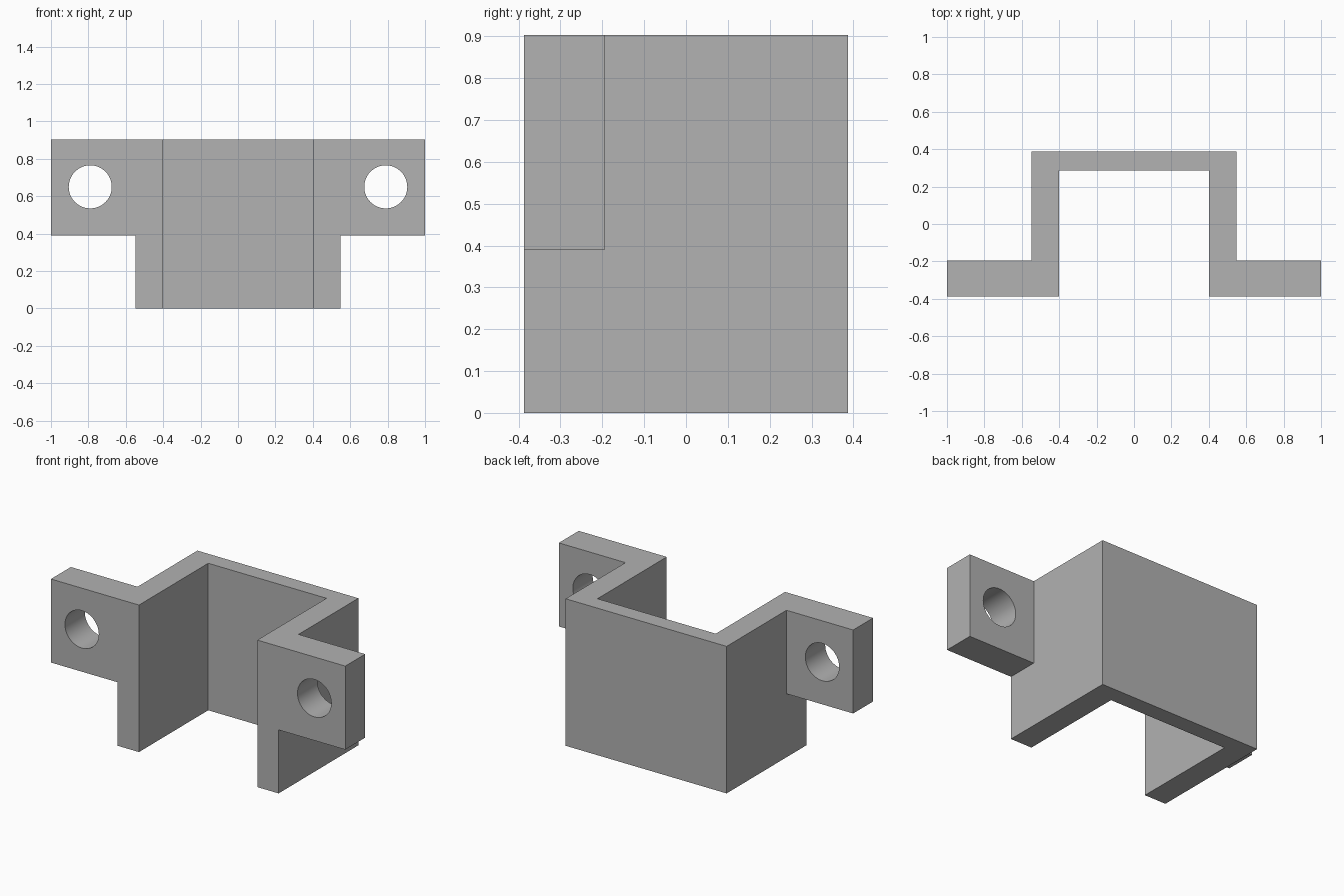
import bpy, bmesh, math

if "Cube" in bpy.data.objects:
    bpy.data.objects.remove(bpy.data.objects["Cube"], do_unlink=True)

HEIGHT = 0.903
FRONT, BACK = -0.387, 0.387
INNER_X, OUTER_X = 0.402, 0.547
INNER_BACK = 0.285
TAB_BACK, TAB_BOTTOM = -0.194, 0.39
HOLE_X, HOLE_Z, HOLE_R = 0.79, 0.65, 0.115

grey = bpy.data.materials.new("plain grey")
grey.use_nodes = True
grey.diffuse_color = (0.445, 0.445, 0.445, 1)
grey.node_tree.nodes["Principled BSDF"].inputs["Base Color"].default_value = grey.diffuse_color


def prism(name, outline, z0, z1):
    """Extrude an outline in plan from z0 up to z1."""
    bm = bmesh.new()
    face = bm.faces.new([bm.verts.new((x, y, z0)) for x, y in outline])
    top = bmesh.ops.extrude_face_region(bm, geom=[face])["geom"]
    moved = [v for v in top if isinstance(v, bmesh.types.BMVert)]
    bmesh.ops.translate(bm, verts=moved, vec=(0, 0, z1 - z0))
    bmesh.ops.recalc_face_normals(bm, faces=bm.faces)
    mesh = bpy.data.meshes.new(name)
    bm.to_mesh(mesh)
    bm.free()
    mesh.materials.append(grey)
    obj = bpy.data.objects.new(name, mesh)
    bpy.context.collection.objects.link(obj)
    return obj


def combine(target, tool, operation):
    """Apply a boolean and discard the tool."""
    mod = target.modifiers.new(operation.lower(), "BOOLEAN")
    mod.operation, mod.solver, mod.object = operation, "EXACT", tool
    bpy.context.view_layer.objects.active = target
    bpy.ops.object.modifier_apply(modifier=mod.name)
    bpy.data.objects.remove(tool, do_unlink=True)


# U-shaped channel, open at the front
half = [(INNER_X, INNER_BACK), (INNER_X, FRONT), (OUTER_X, FRONT), (OUTER_X, BACK)]
channel = half + [(-x, y) for x, y in reversed(half)]
bracket = prism("bracket", channel, 0, HEIGHT)

# Mounting tabs with a bolt hole on each side
middle = (INNER_X + OUTER_X) / 2
for side in (1, -1):
    plan = [(side * middle, FRONT), (side, FRONT), (side, TAB_BACK), (side * middle, TAB_BACK)]
    combine(bracket, prism("mounting_tab", plan, TAB_BOTTOM, HEIGHT), "UNION")
    bpy.ops.mesh.primitive_cylinder_add(
        vertices=64, radius=HOLE_R, depth=0.5, rotation=(math.pi / 2, 0, 0),
        location=(side * HOLE_X, (FRONT + TAB_BACK) / 2, HOLE_Z))
    cutter = bpy.context.object
    cutter.name = "bolt_hole_cutter"
    cutter.hide_render = True
    cutter.data.materials.append(grey)
    combine(bracket, cutter, "DIFFERENCE")

# Round holes shade smoothly, the plates stay flat
bpy.ops.object.select_all(action="DESELECT")
bracket.select_set(True)
bpy.context.view_layer.objects.active = bracket
bpy.ops.object.shade_smooth_by_angle(angle=math.radians(30))
